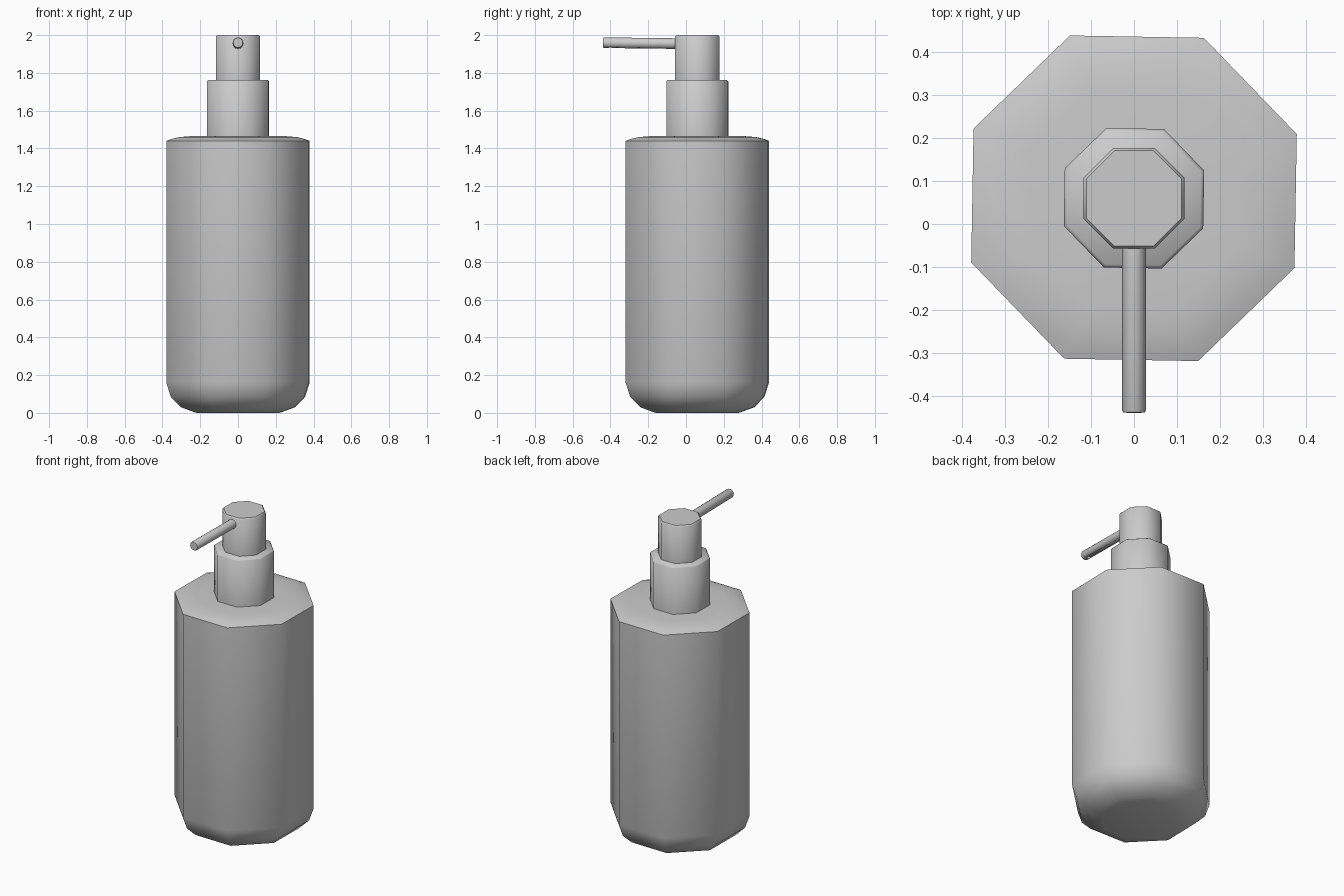
import bpy, bmesh
from math import cos, sin, pi, radians

if "Cube" in bpy.data.objects:
    bpy.data.objects.remove(bpy.data.objects["Cube"])

CY = 0.06  # axis of the bottle


def lathe(name, profile, sides=8, turn=21.5, centre=(0, CY, 0), tilt=None):
    """Sweep (radius, height) points around an axis, with capped ends."""
    bm = bmesh.new()
    rings = []
    for r, z in profile:
        angles = [radians(turn) + 2 * pi * i / sides for i in range(sides)]
        rings.append([bm.verts.new((r * cos(a), r * sin(a), z)) for a in angles])
    for low, high in zip(rings, rings[1:]):
        for i in range(sides):
            j = (i + 1) % sides
            bm.faces.new((low[i], low[j], high[j], high[i]))
    bm.faces.new(rings[0][::-1])
    bm.faces.new(rings[-1])
    mesh = bpy.data.meshes.new(name)
    bm.to_mesh(mesh)
    bm.free()
    ob = bpy.data.objects.new(name, mesh)
    bpy.context.collection.objects.link(ob)
    ob.location = centre
    if tilt is not None:
        ob.rotation_euler = (tilt, 0, 0)
    bpy.ops.object.select_all(action='DESELECT')
    ob.select_set(True)
    bpy.context.view_layer.objects.active = ob
    bpy.ops.object.shade_smooth_by_angle(angle=radians(50))
    return ob


# octagonal bottle with rounded base and low shoulder
lathe("bottle", [(0.235, 0), (0.255, 0.006), (0.325, 0.03), (0.382, 0.085), (0.408, 0.16),
                 (0.408, 1.44), (0.38, 1.45), (0.335, 1.46), (0.27, 1.465)])

# collar and pump head
lathe("collar", [(0.176, 1.46), (0.176, 1.755), (0.168, 1.763)])
lathe("pump_head", [(0.127, 1.755), (0.127, 1.992), (0.12, 2.0)], turn=22.5)

# spout reaching forward, rising very slightly, with an outlet underneath
spout = lathe("spout", [(0.028, 0), (0.028, 0.474), (0.025, 0.48)], sides=16, turn=0,
              centre=(0, 0.04, 1.954), tilt=radians(89.3))
outlet = lathe("outlet_cutter", [(0.011, -0.03), (0.011, 0.015)], sides=12,
               centre=(0, -0.40, 1.932))
outlet.hide_render = True
outlet.hide_viewport = True
cut = spout.modifiers.new("outlet", 'BOOLEAN')
cut.operation = 'DIFFERENCE'
cut.object = outlet
